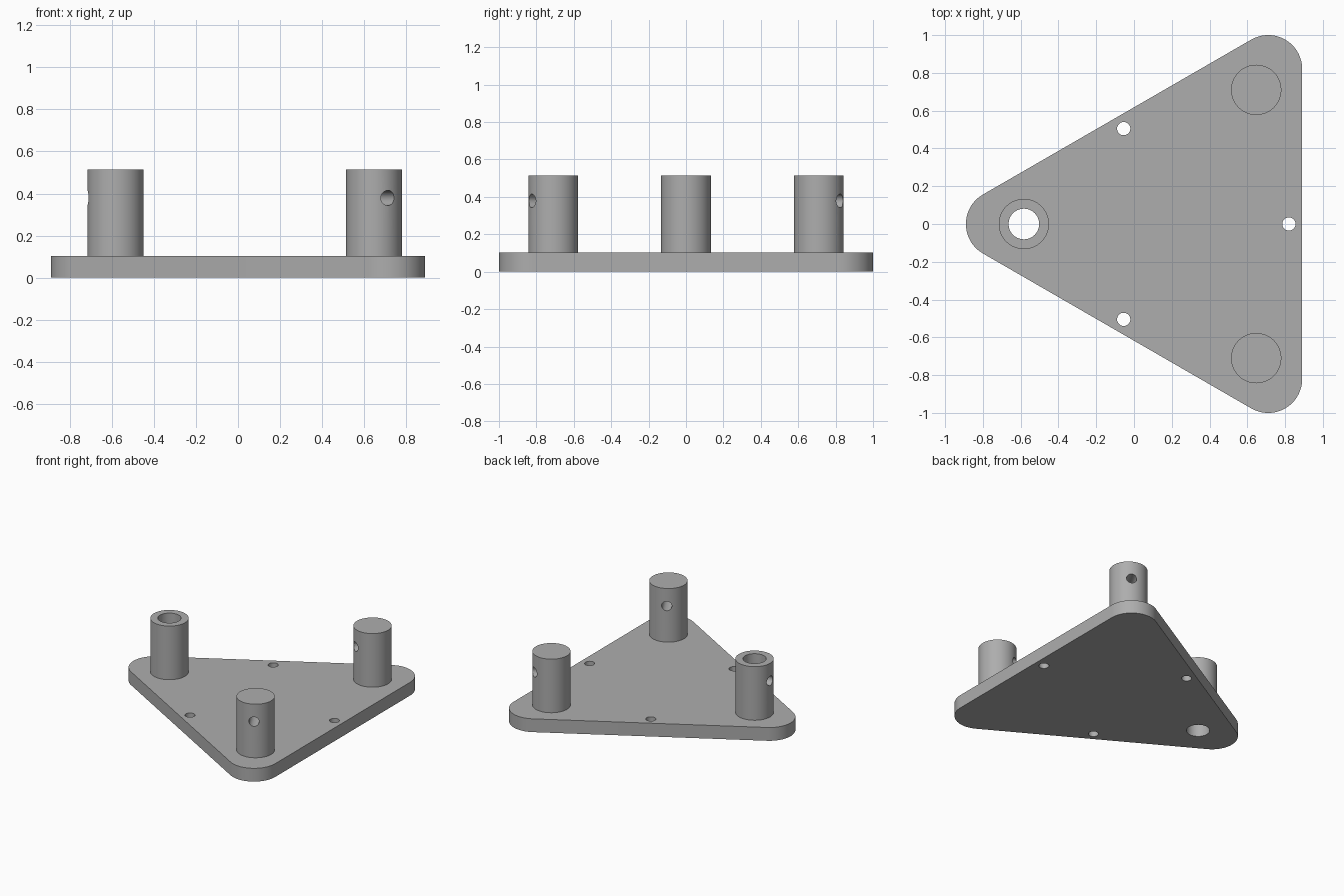
import bpy, bmesh
from math import radians, cos, sin, pi
from mathutils import Vector, Matrix

cube = bpy.data.objects.get("Cube")
if cube:
    bpy.data.objects.remove(cube, do_unlink=True)

CX = 0.237            # centre of the triangle along x
PLATE_TOP, POST_TOP = 0.102, 0.514
CORNER_R, CORNER_DIST = 0.18, 0.947
POST_R, POST_DIST = 0.133, 0.82

grey = bpy.data.materials.new("matte grey")
grey.use_nodes = True
COLOUR = (0.42, 0.42, 0.42, 1)
grey.diffuse_color = COLOUR
grey.node_tree.nodes["Principled BSDF"].inputs["Base Color"].default_value = COLOUR


def polar(dist, angle, z=0.0):
    return Vector((CX + dist * cos(angle), dist * sin(angle), z))


def finish(name, bm):
    bmesh.ops.recalc_face_normals(bm, faces=bm.faces)
    mesh = bpy.data.meshes.new(name)
    bm.to_mesh(mesh)
    bm.free()
    mesh.materials.append(grey)
    obj = bpy.data.objects.new(name, mesh)
    bpy.context.collection.objects.link(obj)
    return obj


def rod(name, start, end, radius, sides=64):
    """Capped cylinder between two points."""
    axis = end - start
    turn = Vector((0, 0, 1)).rotation_difference(axis).to_matrix().to_4x4()
    bm = bmesh.new()
    bmesh.ops.create_cone(bm, cap_ends=True, segments=sides, radius1=radius,
                          radius2=radius, depth=axis.length,
                          matrix=Matrix.Translation((start + end) / 2) @ turn)
    return finish(name, bm)


def drill(name, centre, radius):
    """Upright cutter passing through the whole height."""
    return rod(name, centre + Vector((0, 0, -0.1)), centre + Vector((0, 0, 0.7)), radius)


def cut(obj, cutters):
    bpy.context.view_layer.objects.active = obj
    for cutter in cutters:
        cutter.hide_render = True
        mod = obj.modifiers.new("hole", 'BOOLEAN')
        mod.operation, mod.solver, mod.object = 'DIFFERENCE', 'EXACT', cutter
        bpy.ops.object.modifier_apply(modifier=mod.name)
        bpy.data.objects.remove(cutter, do_unlink=True)


def smooth(obj):
    bpy.ops.object.select_all(action='DESELECT')
    obj.select_set(True)
    bpy.context.view_layer.objects.active = obj
    bpy.ops.object.shade_smooth_by_angle(angle=radians(30))


# Rounded triangular base plate
bm = bmesh.new()
outline = []
for corner in (pi / 3, pi, 5 * pi / 3):
    for i in range(25):
        a = corner - pi / 3 + i / 24 * 2 * pi / 3
        outline.append(bm.verts.new(polar(CORNER_DIST, corner)
                                    + CORNER_R * Vector((cos(a), sin(a), 0))))
face = bm.faces.new(outline)
top = bmesh.ops.extrude_face_region(bm, geom=[face])["geom"]
bmesh.ops.translate(bm, vec=(0, 0, PLATE_TOP),
                    verts=[v for v in top if isinstance(v, bmesh.types.BMVert)])
plate = finish("base_plate", bm)

# Edge screw holes and the bore under the hollow post
holes = [drill("screw_cutter", polar(0.583, a), 0.035) for a in (0, 2 * pi / 3, 4 * pi / 3)]
holes.append(drill("bore_cutter", polar(POST_DIST, pi), 0.081))
cut(plate, holes)
smooth(plate)

# Three posts, each with a radial cross hole; one has an open bore
for name, angle, hollow in (("back_post", pi / 3, False),
                            ("hollow_post", pi, True),
                            ("front_post", 5 * pi / 3, False)):
    post = rod(name, polar(POST_DIST, angle, PLATE_TOP),
               polar(POST_DIST, angle, POST_TOP), POST_R, 96)
    inner = POST_DIST if hollow else POST_DIST - 0.2
    cutters = [rod("cross_cutter", polar(inner, angle, 0.379),
                   polar(POST_DIST + 0.2, angle, 0.379), 0.036, 48)]
    if hollow:
        cutters.append(drill("bore_cutter", polar(POST_DIST, angle), 0.081))
    cut(post, cutters)
    smooth(post)
